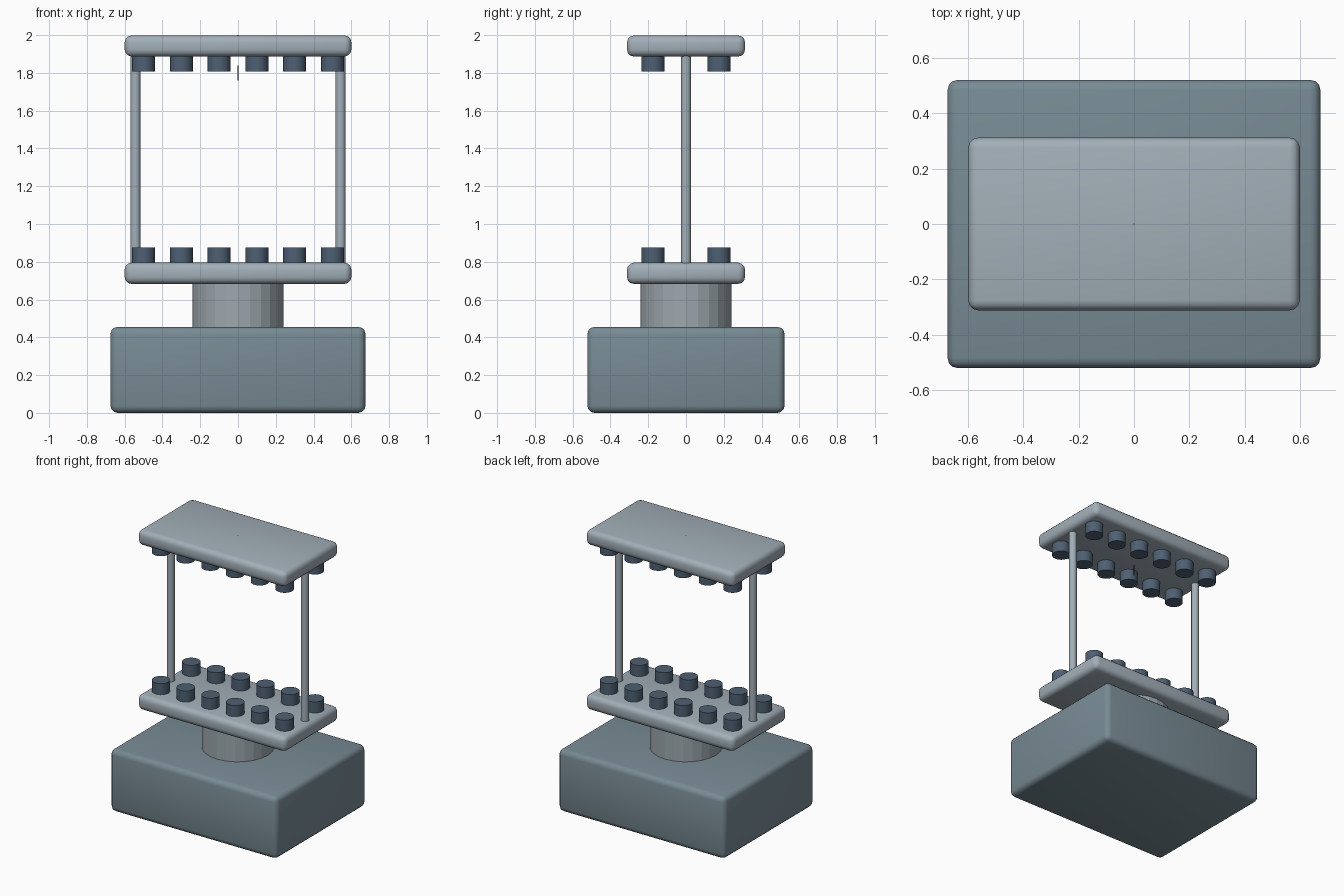
import bpy
import math

if "Cube" in bpy.data.objects:
    bpy.data.objects.remove(bpy.data.objects["Cube"])


def material(name, rgb):
    m = bpy.data.materials.new(name)
    lin = [c / 12.92 if c <= 0.04045 else ((c + 0.055) / 1.055) ** 2.4
           for c in (v / 255 for v in rgb)]
    m.diffuse_color = (*lin, 1)
    m.use_nodes = True
    m.node_tree.nodes["Principled BSDF"].inputs["Base Color"].default_value = m.diffuse_color
    return m


SLATE = material("slate grey", (120, 139, 148))
PALE = material("pale steel", (162, 175, 184))
COLUMN = material("column grey", (158, 168, 174))
STUD = material("dark blue grey", (78, 96, 115))
BLACK = material("black", (25, 27, 30))


def finish(name, mat, smooth):
    ob = bpy.context.object
    ob.name = name
    ob.data.materials.append(mat)
    if smooth:
        bpy.ops.object.shade_smooth_by_angle(angle=math.radians(35))
    return ob


def rounded_box(name, mat, sx, sy, z0, z1, bevel):
    bpy.ops.mesh.primitive_cube_add(size=1, location=(0, 0, (z0 + z1) / 2))
    ob = bpy.context.object
    ob.scale = (sx, sy, z1 - z0)
    bpy.ops.object.transform_apply(location=False, rotation=False, scale=True)
    mod = ob.modifiers.new("rounding", 'BEVEL')
    mod.width = bevel
    mod.segments = 3
    bpy.ops.object.modifier_apply(modifier=mod.name)
    return finish(name, mat, True)


def cylinder(name, mat, r, x, y, z0, z1, sides=24, smooth=True):
    bpy.ops.mesh.primitive_cylinder_add(vertices=sides, radius=r, depth=z1 - z0,
                                        location=(x, y, (z0 + z1) / 2))
    return finish(name, mat, smooth)


# Heavy base and faceted column
rounded_box("base", SLATE, 1.35, 1.044, 0, 0.455, 0.038)
cylinder("column", COLUMN, 0.241, 0, 0, 0.44, 0.70, 24, False)

# Lower and upper plates
rounded_box("lower_plate", PALE, 1.20, 0.625, 0.683, 0.795, 0.036)
rounded_box("upper_plate", PALE, 1.20, 0.625, 1.887, 1.998, 0.036)

# Two side posts
for side in (-1, 1):
    cylinder("post", PALE, 0.027, side * 0.543, 0, 0.78, 1.90, 16)

# Two rows of six studs on each plate, facing each other
for label, z0, z1 in (("lower_stud", 0.78, 0.876), ("upper_stud", 1.808, 1.90)):
    for i in range(6):
        for y in (-0.175, 0.175):
            cylinder(label, STUD, 0.061, -0.5 + 0.2 * i, y, z0, z1)

# Tiny centre needle and the tip on the upper plate
cylinder("needle", BLACK, 0.003, 0, 0, 1.76, 1.84, 8)
cylinder("needle_tip", BLACK, 0.003, 0, 0, 1.98, 2.0, 8)
